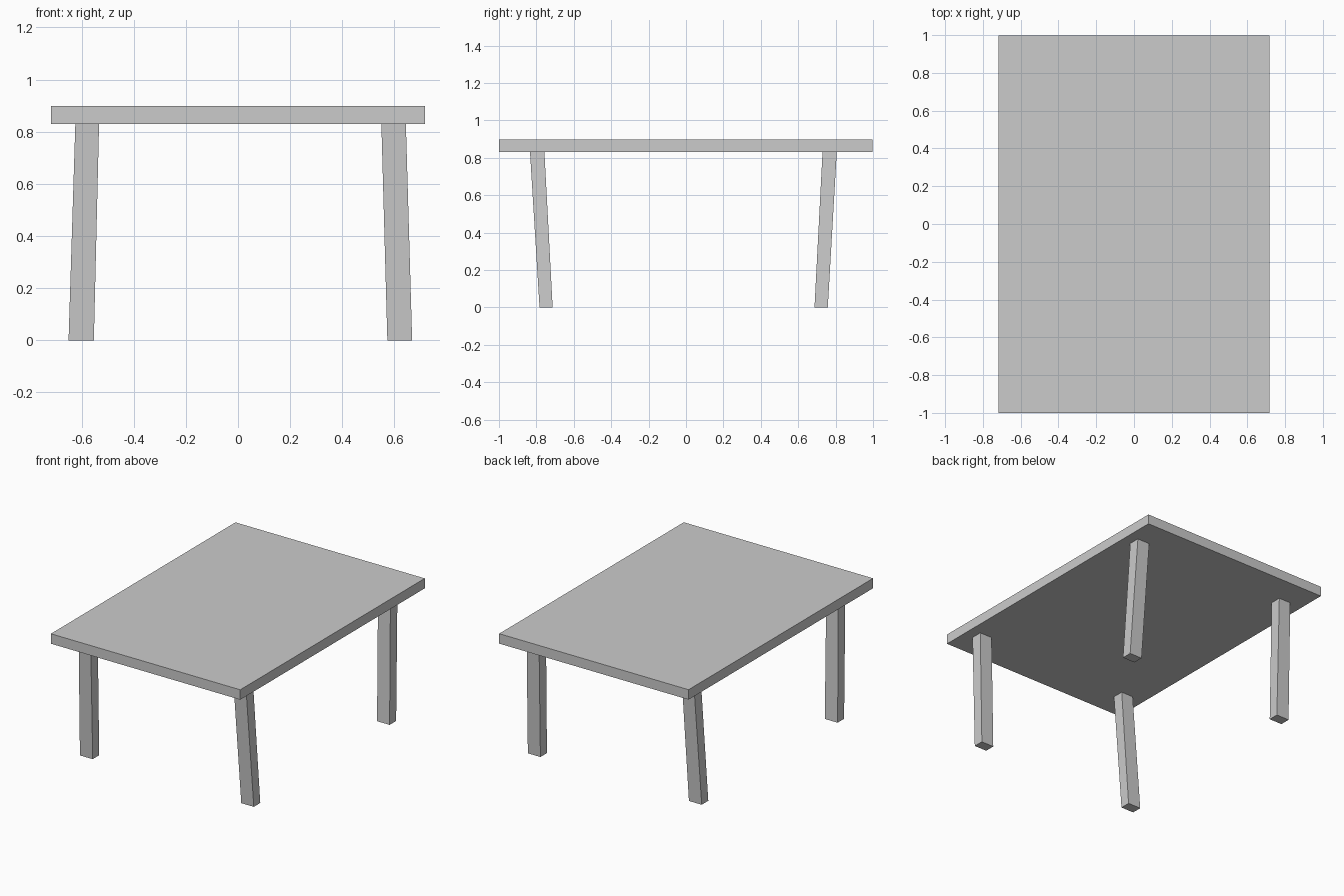
import bpy, bmesh

if "Cube" in bpy.data.objects:
    bpy.data.objects.remove(bpy.data.objects["Cube"])


def loft_box(name, bottom, top, z0, z1):
    """Six-sided solid between two axis-aligned rectangles (x0, x1, y0, y1)."""
    bm = bmesh.new()
    rings = []
    for (x0, x1, y0, y1), z in ((bottom, z0), (top, z1)):
        rings.append([bm.verts.new((x, y, z)) for x, y in
                      ((x0, y0), (x1, y0), (x1, y1), (x0, y1))])
    low, high = rings
    bm.faces.new(low[::-1])
    bm.faces.new(high)
    for i in range(4):
        j = (i + 1) % 4
        bm.faces.new((low[i], low[j], high[j], high[i]))
    mesh = bpy.data.meshes.new(name)
    bm.to_mesh(mesh)
    bm.free()
    obj = bpy.data.objects.new(name, mesh)
    bpy.context.collection.objects.link(obj)
    return obj


# Table top
slab = (-0.718, 0.717, -1.0, 0.998)
loft_box("table_top", slab, slab, 0.83, 0.898)

# Slanted legs: (foot range, head range) along x and along y
sides = {"left": ((-0.65, -0.553), (-0.624, -0.533)),
         "right": ((0.573, 0.668), (0.55, 0.644))}
ends = {"front": ((-0.783, -0.713), (-0.834, -0.757)),
        "back": ((0.687, 0.758), (0.73, 0.806))}
for end, (foot_y, head_y) in ends.items():
    for side, (foot_x, head_x) in sides.items():
        loft_box(f"{end}_{side}_leg", foot_x + foot_y, head_x + head_y, 0.0, 0.83)
